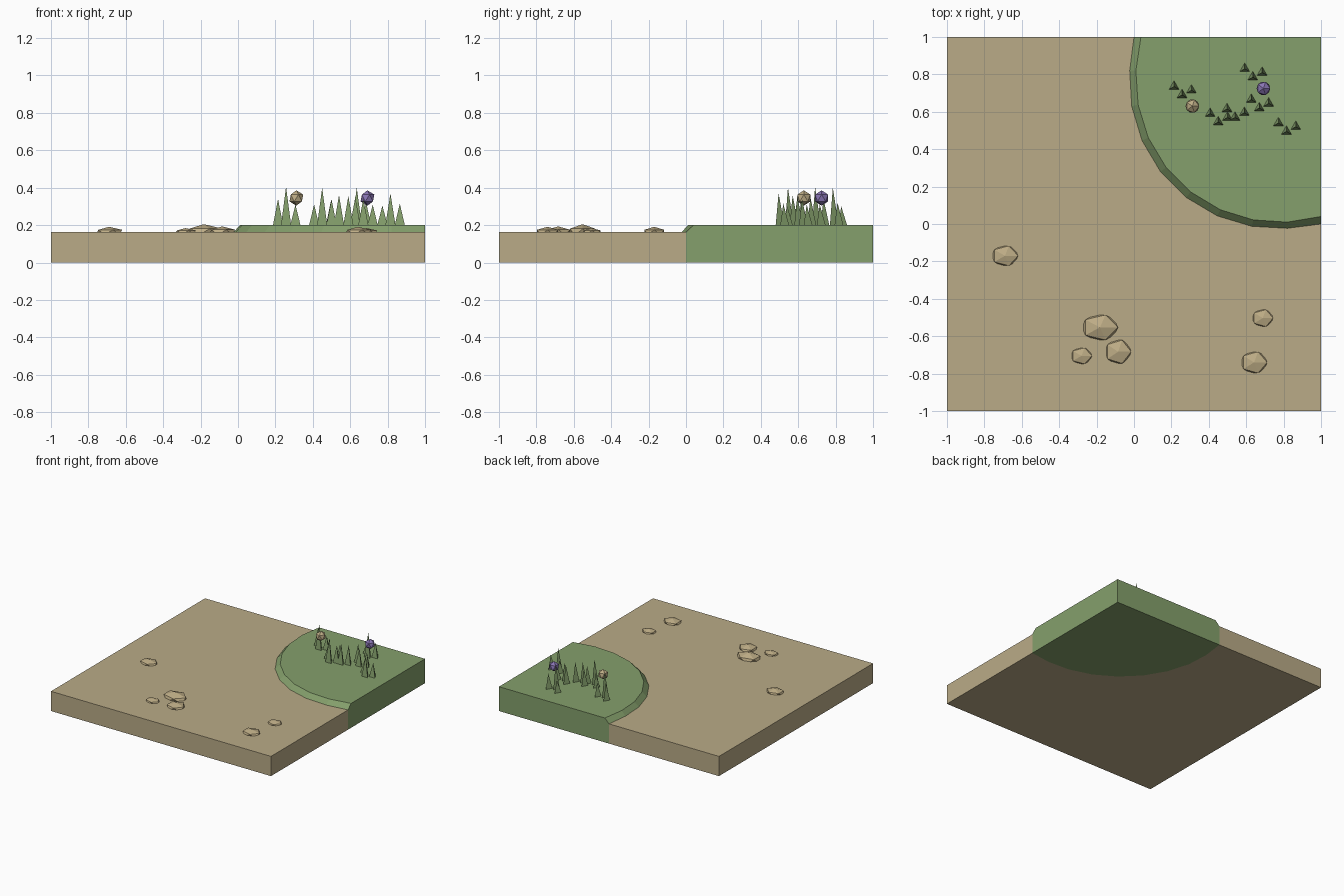
import bpy, bmesh, math

if "Cube" in bpy.data.objects:
    bpy.data.objects.remove(bpy.data.objects["Cube"])


def material(name, r, g, b):
    def lin(c):
        c /= 255
        return c / 12.92 if c < 0.04 else ((c + 0.055) / 1.055) ** 2.4
    mat = bpy.data.materials.new(name)
    mat.use_nodes = True
    colour = (lin(r), lin(g), lin(b), 1)
    mat.diffuse_color = colour
    mat.node_tree.nodes["Principled BSDF"].inputs["Base Color"].default_value = colour
    return mat


sand = material("sand", 186, 171, 135)
stone = material("stone", 190, 173, 134)
green = material("grass green", 133, 160, 108)
purple = material("purple", 138, 118, 180)


def finish(bm, name, mat):
    bmesh.ops.recalc_face_normals(bm, faces=bm.faces)
    mesh = bpy.data.meshes.new(name)
    bm.to_mesh(mesh)
    bm.free()
    mesh.materials.append(mat)
    obj = bpy.data.objects.new(name, mesh)
    bpy.context.collection.objects.link(obj)
    return obj


def loft(name, rings, mat):
    """Join stacked outlines (outline, height) into a closed solid."""
    bm = bmesh.new()
    loops = [[bm.verts.new((x, y, z)) for x, y in ring] for ring, z in rings]
    count = len(loops[0])
    for low, high in zip(loops, loops[1:]):
        for i in range(count):
            j = (i + 1) % count
            bm.faces.new((low[i], low[j], high[j], high[i]))
    bm.faces.new(loops[0])
    bm.faces.new(loops[-1])
    return finish(bm, name, mat)


def bank(radius, bulge, start, end):
    """Rounded edge of the grass, from the back side to the left side."""
    points = [start]
    for i in range(8):
        t = math.pi / 2 * i / 7
        r = radius + bulge * math.sin(2 * t)
        points.append((0.82 - r * math.cos(t), 0.82 - r * math.sin(t)))
    return points + [end]


def ball(name, place, size, mat):
    bm = bmesh.new()
    bmesh.ops.create_icosphere(bm, subdivisions=1, radius=1)
    bmesh.ops.scale(bm, vec=size, verts=bm.verts)
    obj = finish(bm, name, mat)
    obj.location = place
    return obj


# Ground: sand slab with a raised grass corner
SAND_TOP, GRASS_TOP = 0.162, 0.2
outer = bank(0.843, 0.025, (0, 1), (1, 0))
inner = bank(0.81, 0.02, (0.037, 1), (1, 0.04))
sand_outline = outer + [(1, -1), (-1, -1), (-1, 1)]
loft("sand_ground", [(sand_outline, 0), (sand_outline, SAND_TOP)], sand)
loft("grass_mound", [(outer + [(1, 1)], 0), (outer + [(1, 1)], SAND_TOP),
                     (inner + [(1, 1)], GRASS_TOP)], green)

# Rocks: x, y, half width, half depth, height
rocks = [
    (-0.69, -0.17, 0.07, 0.053, 0.029),
    (-0.182, -0.553, 0.096, 0.067, 0.043),
    (-0.281, -0.705, 0.056, 0.043, 0.022),
    (-0.085, -0.683, 0.07, 0.062, 0.031),
    (0.688, -0.503, 0.056, 0.045, 0.022),
    (0.642, -0.74, 0.07, 0.057, 0.029),
]
for x, y, wide, deep, high in rocks:
    ball("rock", (x, y, SAND_TOP), (wide / 0.894, deep / 0.851, high), stone)

# Grass tufts: three blades each, with heights left to right
tufts = [
    (0.257, 0.69, (0.14, 0.205, 0.11)),
    (0.45, 0.545, (0.11, 0.2, 0.14)),
    (0.54, 0.57, (0.13, 0.16, 0.155)),
    (0.67, 0.62, (0.15, 0.14, 0.11)),
    (0.815, 0.495, (0.105, 0.17, 0.115)),
    (0.635, 0.785, (0.1, 0.2, 0.12)),
]
offsets = [(-0.043, 0.045), (0, 0), (0.05, 0.025)]
for x, y, heights in tufts:
    for (dx, dy), high in zip(offsets, heights):
        bm = bmesh.new()
        bmesh.ops.create_cone(bm, cap_ends=True, segments=3, radius1=0.031,
                              radius2=0, depth=high)
        # Point one corner to the back
        if not any(abs(v.co.x) < 0.001 and v.co.y > 0.02 for v in bm.verts):
            for v in bm.verts:
                v.co.y = -v.co.y
        blade = finish(bm, "grass_blade", green)
        blade.location = (x + dx, y + dy, GRASS_TOP + high / 2)

# Flower heads
ball("beige_flower", (0.312, 0.63, 0.345), (0.041,) * 3, stone)
ball("purple_flower", (0.692, 0.725, 0.345), (0.041,) * 3, purple)
